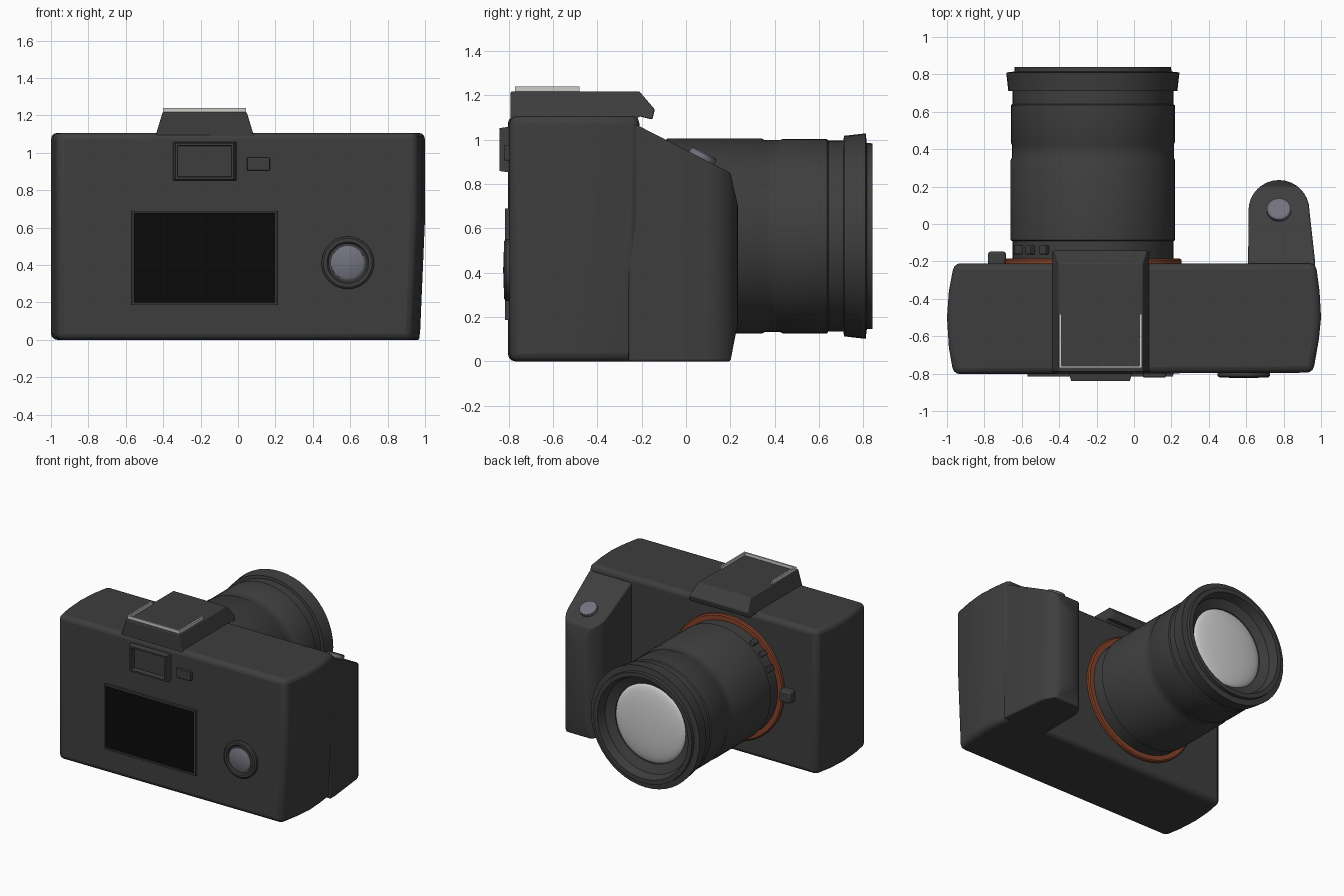
import bpy, bmesh, math
from mathutils import Vector, Matrix

if "Cube" in bpy.data.objects:
    bpy.data.objects.remove(bpy.data.objects["Cube"])


def material(name, r, g, b):
    m = bpy.data.materials.new(name)
    m.diffuse_color = (r, g, b, 1)
    m.use_nodes = True
    m.node_tree.nodes["Principled BSDF"].inputs["Base Color"].default_value = m.diffuse_color
    return m


DARK = material("dark_grey_body", 0.048, 0.048, 0.048)
BLACK = material("black_screen", 0.003, 0.003, 0.003)
GLASS = material("pale_glass", 0.62, 0.62, 0.62)
COPPER = material("copper_ring", 0.24, 0.055, 0.022)
BUTTON = material("violet_grey_button", 0.17, 0.17, 0.21)
METAL = material("light_metal", 0.6, 0.6, 0.57)


def finish(bm, name, mats, bevel=0, segments=2):
    bmesh.ops.recalc_face_normals(bm, faces=bm.faces)
    me = bpy.data.meshes.new(name)
    bm.to_mesh(me)
    bm.free()
    ob = bpy.data.objects.new(name, me)
    bpy.context.collection.objects.link(ob)
    for m in mats:
        me.materials.append(m)
    if bevel:
        mod = ob.modifiers.new("bevel", 'BEVEL')
        mod.width, mod.segments = bevel, segments
        mod.limit_method, mod.angle_limit = 'ANGLE', math.radians(35)
    bpy.ops.object.select_all(action='DESELECT')
    bpy.context.view_layer.objects.active = ob
    ob.select_set(True)
    bpy.ops.object.shade_smooth_by_angle(angle=math.radians(32))
    return ob


def prism(points, vec):
    """Extrude a closed outline along vec."""
    bm = bmesh.new()
    f = bm.faces.new([bm.verts.new(p) for p in points])
    r = bmesh.ops.extrude_face_region(bm, geom=[f])
    bmesh.ops.translate(bm, vec=vec, verts=[v for v in r["geom"] if isinstance(v, bmesh.types.BMVert)])
    return bm


def box(name, x, y, z, mat, bevel=0, rot=None):
    bm = bmesh.new()
    bmesh.ops.create_cube(bm, size=1)
    size = Vector((x[1] - x[0], y[1] - y[0], z[1] - z[0]))
    mid = Vector((x[0] + x[1], y[0] + y[1], z[0] + z[1])) / 2
    bm.transform(Matrix.Translation(mid) @ (rot or Matrix()) @ Matrix.Diagonal(size).to_4x4())
    return finish(bm, name, [mat], bevel)


def lathe(name, profile, matrix, mat, n=48):
    """Spin (radius, height) points round local z, then place with matrix."""
    bm = bmesh.new()
    vs = [bm.verts.new((r, 0, h)) for r, h in profile]
    es = [bm.edges.new(p) for p in zip(vs, vs[1:])]
    bmesh.ops.spin(bm, geom=vs + es, cent=(0, 0, 0), axis=(0, 0, 1), angle=2 * math.pi, steps=n, use_duplicate=False)
    bmesh.ops.remove_doubles(bm, verts=bm.verts, dist=1e-4)
    bm.transform(matrix)
    return finish(bm, name, [mat])


def framed_panel(name, x, z, y0, y1, taper, border, depth):
    """Raised back-side frame with a sunken black panel."""
    bm = bmesh.new()
    bmesh.ops.create_cube(bm, size=1)
    for v in bm.verts:
        sx, sz, back = v.co.x > 0, v.co.z > 0, v.co.y < 0
        t = taper if back else 0
        v.co = (x[1] - t if sx else x[0] + t, y1 if back else y0, z[1] - t * .4 if sz else z[0] + t * .4)
    bmesh.ops.recalc_face_normals(bm, faces=bm.faces)
    f = min(bm.faces, key=lambda f: f.calc_center_median().y)
    bmesh.ops.inset_individual(bm, faces=[f], thickness=border)
    bmesh.ops.inset_individual(bm, faces=[f], thickness=0.004, depth=-depth)
    f.material_index = 1
    return finish(bm, name, [DARK, BLACK])


# Body: bowed ends, lower right end drawn in
plan = [(-.965, -.803), (-.99, -.66), (-1, -.5), (-.99, -.36), (-.962, -.21),
        (.972, -.21), (.992, -.36), (1, -.5), (.988, -.62), (.957, -.795)]
bm = prism([(x, y, 0) for x, y in plan], (0, 0, 1.107))
bmesh.ops.bisect_plane(bm, geom=bm.verts[:] + bm.edges[:] + bm.faces[:], plane_co=(0, 0, .65), plane_no=(0, 0, 1))
for v in bm.verts:
    if v.co.x > .9 and v.co.z < .1:
        v.co.x -= .028
body = finish(bm, "body", [DARK], .035, 3)
# keep the underside crisp
mod = body.modifiers["bevel"]
group = body.vertex_groups.new(name="upper")
group.add([v.index for v in body.data.vertices if v.co.z > .1], 1, 'REPLACE')
mod.vertex_group = "upper"

# Hand grip: rounded plan cut by sloping planes
cx, cy, r = .775, .072, .163
arc = [(cx + r * math.cos(a), cy + r * math.sin(a)) for a in (math.pi * i / 16 for i in range(17))]
plan = [(.61, -.26), (.97, -.26), (.967, -.19)] + arc
bm = prism([(x, y, 0) for x, y in plan], (0, 0, 1.25))
for (ya, za), (yb, zb) in [((-.21, 1.06), (.2, .85)), ((.2, .85), (.237, .69)), ((.237, .19), (.2, 0))]:
    bmesh.ops.bisect_plane(bm, geom=bm.verts[:] + bm.edges[:] + bm.faces[:], plane_co=(0, ya, za),
                           plane_no=(0, za - zb, yb - ya), clear_outer=True)
    bmesh.ops.holes_fill(bm, edges=[e for e in bm.edges if e.is_boundary])
finish(bm, "hand_grip", [DARK], .015)

# Shutter button on the grip slope
slope = Matrix.Translation((.775, .07, .915)) @ Matrix.Rotation(-math.atan2(.21, .41), 4, 'X')
lathe("shutter_button", [(.064, -.02), (.064, .024), (.055, .03), (0, .03)], slope, BUTTON, 32)

# Viewfinder hump with overhanging front
side = [(-.79, 1.08), (-.79, 1.217), (-.21, 1.217), (-.14, 1.135), (-.152, 1.09), (-.21, 1.105), (-.23, 1.08)]
bm = prism([(-1, y, z) for y, z in side], (2, 0, 0))
for v in bm.verts:
    v.co.x = -.178 + v.co.x * (.26 - .3 * (v.co.z - 1.1))
finish(bm, "viewfinder_hump", [DARK], .006)

# Accessory shoe rails
for name, x, y in [("shoe_rail_left", (-.4, -.388), (-.77, -.48)), ("shoe_rail_right", (.03, .042), (-.77, -.48)),
                   ("shoe_rail_back", (-.4, .042), (-.77, -.758))]:
    box(name, x, y, (1.21, 1.24), METAL)

# Back side: eyepiece, screen, small button, dial
framed_panel("eyepiece", (-.355, -.003), (.85, 1.06), -.78, -.84, .02, .018, .045)
framed_panel("rear_screen", (-.572, .213), (.185, .69), -.78, -.815, .004, .016, .006)
box("rear_button", (.048, .17), (-.82, -.78), (.905, .975), DARK, .004)
back = Matrix.Translation((.587, -.79, .412)) @ Matrix.Rotation(math.pi / 2, 4, 'X')
lathe("control_dial", [(.14, 0), (.14, .022), (.13, .03), (.112, .03), (.104, .02), (.09, .02)], back, DARK)
lathe("dial_button", [(.09, .01), (.09, .026), (.08, .032), (0, .034)], back, BUTTON, 32)

# Lens assembly, pointing along +y
axis = Matrix.Translation((-.22, 0, .565)) @ Matrix.Rotation(-math.pi / 2, 4, 'X')
lathe("mount_ring", [(.4, -.24), (.474, -.24), (.474, -.192), (.465, -.185), (.42, -.185)], axis, COPPER)
lathe("lens_barrel", [(.43, -.22), (.43, -.092), (.44, -.086), (.44, .34), (.433, .355), (.433, .425), (.438, .435),
                      (.438, .635), (.43, .642), (.43, .71), (.452, .712), (.463, .81), (.42, .815),
                      (.418, .84), (.385, .84), (.365, .775), (.3, .745), (.3, .72)], axis, DARK)
lathe("front_glass", [(.3 * math.sin(a), .735 + .045 * math.cos(a)) for a in
                      (math.pi / 2 * (1 - i / 8) for i in range(9))], axis, GLASS)

# Lens release and three index studs
box("lens_release", (-.78, -.685), (-.23, -.148), (.52, .61), DARK, .012)
for i, deg in enumerate((26, 41, 54)):
    a = math.radians(180 - deg)
    x, z = -.22 + .437 * math.cos(a), .565 + .437 * math.sin(a)
    box(f"index_stud_{i + 1}", (x - .025, x + .025), (-.162, -.115), (z - .02, z + .02), DARK, .004,
        Matrix.Rotation(-a, 4, 'Y'))
